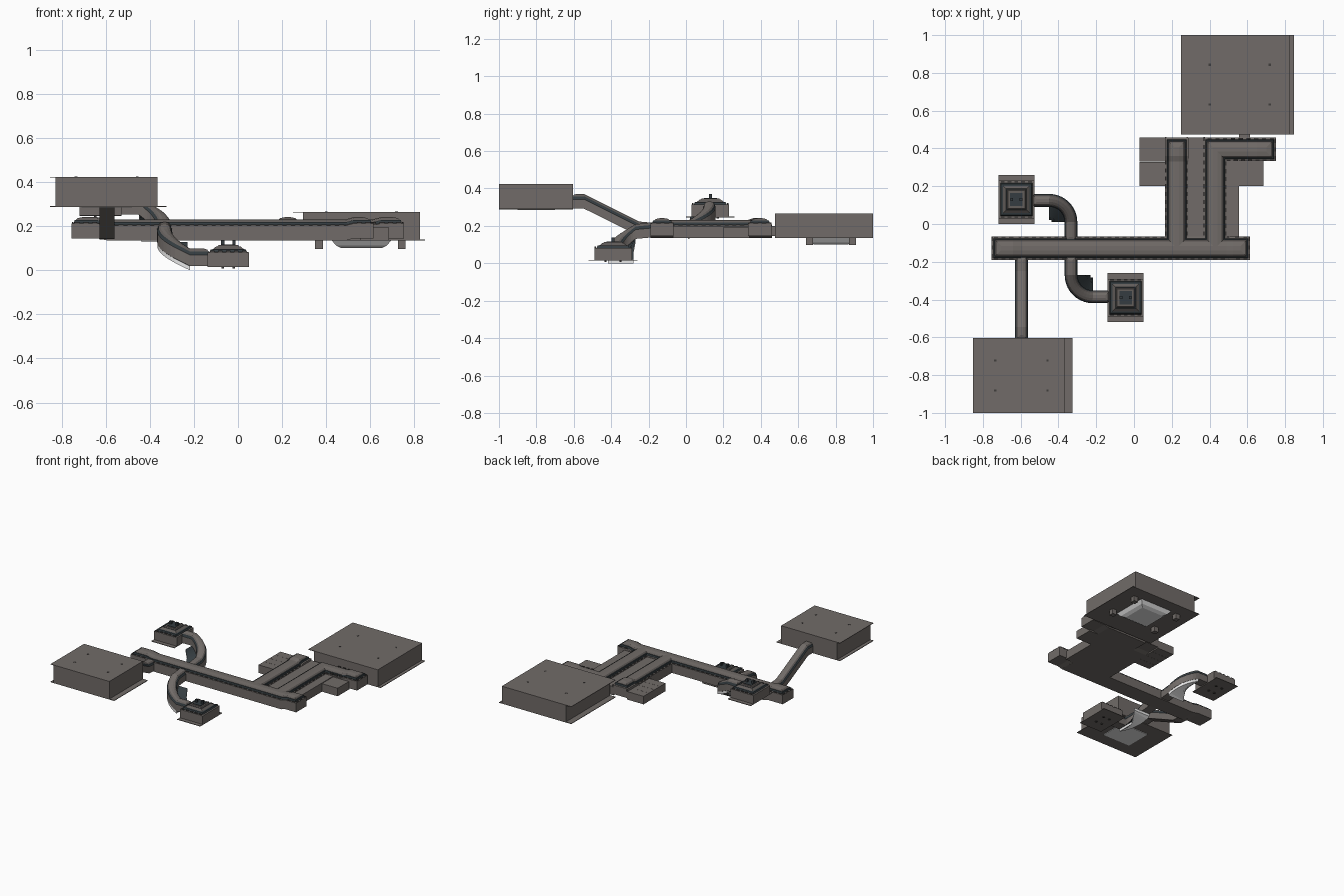
import bpy, bmesh, math
from mathutils import Vector, Matrix

if "Cube" in bpy.data.objects:
    bpy.data.objects.remove(bpy.data.objects["Cube"])


def material(name, rgb):
    m = bpy.data.materials.new(name)
    m.diffuse_color = (*rgb, 1)
    m.use_nodes = True
    m.node_tree.nodes["Principled BSDF"].inputs["Base Color"].default_value = m.diffuse_color
    return m


BROWN, TRIM, LIGHT, DARK, ROOF = range(5)
MATS = [material("warm grey metal", (0.165, 0.148, 0.138)),
        material("blue black trim", (0.035, 0.046, 0.052)),
        material("pale panel", (0.80, 0.80, 0.80)),
        material("dark bracket", (0.05, 0.047, 0.045)),
        material("roof grey", (0.125, 0.112, 0.105))]


def finish(name, bm):
    bmesh.ops.recalc_face_normals(bm, faces=bm.faces)
    me = bpy.data.meshes.new(name)
    bm.to_mesh(me)
    bm.free()
    for m in MATS:
        me.materials.append(m)
    ob = bpy.data.objects.new(name, me)
    bpy.context.collection.objects.link(ob)
    return ob


def add_box(bm, lo, hi, mat=BROWN):
    lo, hi = Vector(lo), Vector(hi)
    mx = Matrix.Translation((lo + hi) / 2) @ Matrix.Diagonal((*(hi - lo), 1))
    for v in bmesh.ops.create_cube(bm, size=1, matrix=mx)["verts"]:
        for f in v.link_faces:
            f.material_index = mat


def box(name, lo, hi, mat=BROWN):
    bm = bmesh.new()
    add_box(bm, lo, hi, mat)
    return finish(name, bm)


def stack(bm, c, levels):
    """Stepped block: levels of (half x, half y, z, material of the band below)."""
    prev = None
    for hx, hy, z, mat in levels:
        ring = [bm.verts.new((c[0] + sx * hx, c[1] + sy * hy, c[2] + z))
                for sx, sy in ((-1, -1), (1, -1), (1, 1), (-1, 1))]
        if prev:
            for i in range(4):
                j = (i + 1) % 4
                bm.faces.new((prev[i], prev[j], ring[j], ring[i])).material_index = mat
        else:
            bm.faces.new(ring).material_index = mat
        prev = ring
    bm.faces.new(prev).material_index = levels[-1][3]


def sweep(name, pts, prof):
    """Mitred passage with hipped ends: prof = (half width, z, material below)."""
    bm = bmesh.new()
    P = [Vector(p) for p in pts]
    D = [(b - a).to_2d().normalized() for a, b in zip(P, P[1:])]
    rings = []
    for i, p in enumerate(P):
        d0, d1 = D[max(i - 1, 0)], D[min(i, len(D) - 1)]
        n0, n1 = Vector((-d0.y, d0.x)), Vector((-d1.y, d1.x))
        m = (n0 + n1) / (1 + n0.dot(n1))
        ext = d0 * ((i == len(P) - 1) - (i == 0))
        rings.append([[bm.verts.new((*(p.to_2d() + s * m * h + ext * h), p.z + z))
                       for s in (1, -1)] for h, z, _ in prof])
    for a, b in zip(rings, rings[1:]):
        for k in range(1, len(prof)):
            for s in (0, 1):
                bm.faces.new((a[k-1][s], b[k-1][s], b[k][s], a[k][s])).material_index = prof[k][2]
        for k in (0, -1):
            bm.faces.new((a[k][0], b[k][0], b[k][1], a[k][1])).material_index = prof[k][2]
    for r in (rings[0], rings[-1]):
        for k in range(1, len(prof)):
            bm.faces.new((r[k-1][0], r[k-1][1], r[k][1], r[k][0])).material_index = prof[k][2]
    return finish(name, bm)


# Main corridors
Z = 0.135
HALL = [(0.0625, 0, BROWN), (0.0625, 0.068, BROWN), (0.052, 0.07, BROWN), (0.049, 0.083, TRIM),
        (0.043, 0.083, TRIM), (0.034, 0.092, ROOF), (0.012, 0.096, BROWN)]
sweep("long_corridor", [(-0.6925, -0.128, Z + .01), (-0.64, -0.128, Z + .01), (-0.59, -0.128, Z),
                        (0.49, -0.128, Z), (0.525, -0.128, Z + .01), (0.5525, -0.128, Z + .01)], HALL)
sweep("side_corridor", [(0.226, -0.118, Z), (0.226, 0.33, Z), (0.226, 0.36, Z + .01), (0.226, 0.395, Z + .01)], HALL)
sweep("bent_corridor", [(0.43, -0.118, Z), (0.43, 0.395, Z), (0.61, 0.395, Z),
                        (0.65, 0.395, Z + .01), (0.69, 0.395, Z + .01)], HALL)

# Floor blocks and annexes beside the corridors
box("middle_floor_block", (0.28, -0.07, Z), (0.375, 0.457, 0.2))
box("right_floor_block", (0.485, -0.07, Z), (0.555, 0.335, 0.2))
box("right_annex", (0.55, 0.2, Z), (0.685, 0.34, 0.195))
for i in range(4):
    y = 0.2 + i * 0.065
    box("left_annex_bay", (0.03, y, Z), (0.168, y + 0.064, 0.195))
box("big_hall_link", (0.555, 0.45, Z + .01), (0.615, 0.48, 0.2))

# Brackets along the corridor ledges
bm = bmesh.new()
LINES = [((-0.73, -0.185), (0.59, -0.185)), ((-0.73, -0.071), (0.15, -0.071)), ((0.5, -0.071), (0.59, -0.071)),
         ((0.169, -0.05), (0.169, 0.45)), ((0.283, -0.05), (0.283, 0.45)), ((0.373, -0.05), (0.373, 0.45)),
         ((0.487, -0.05), (0.487, 0.32)), ((0.4, 0.452), (0.73, 0.452)), ((0.5, 0.338), (0.73, 0.338)),
         ((-0.75, -0.17), (-0.75, -0.08)), ((0.61, -0.17), (0.61, -0.08)), ((0.747, 0.35), (0.747, 0.44))]
for a, b in LINES:
    a, b = Vector(a), Vector(b)
    n = max(2, round((b - a).length / 0.04))
    along_x = abs(b.x - a.x) > abs(b.y - a.y)
    hx, hy = (0.011, 0.004) if along_x else (0.004, 0.011)
    for i in range(n + 1):
        p = a.lerp(b, i / n)
        dz = 0.01 if p.x < -0.64 or p.x > 0.52 else 0
        add_box(bm, (p.x - hx, p.y - hy, 0.195 + dz), (p.x + hx, p.y + hy, 0.208 + dz), DARK)
finish("ledge_brackets", bm)

# Two big halls with thin overhanging sheets and pale floor panels
HALLS = [("big_hall", (0.295, 0.475, 0.137), (0.825, 1.0, 0.265), 0.25, 0.848),
         ("small_hall", (-0.827, -1.0, 0.29), (-0.365, -0.604, 0.423), -0.852, -0.325)]
for name, lo, hi, x0, x1 in HALLS:
    box(name, lo, hi)
    box(name + "_floor_sheet", (x0, lo[1], lo[2] - .002), (x1, hi[1], lo[2] + .002))
    box(name + "_roof_sheet", (x0, lo[1], hi[2] - .003), (hi[0], hi[1], hi[2] + .0005))
    bm = bmesh.new()
    for u in (0.2, 0.8):
        for v in (0.3, 0.7):
            x, y = lo[0] + u * (hi[0] - lo[0]), lo[1] + v * (hi[1] - lo[1])
            add_box(bm, (x - .006, y - .006, hi[2]), (x + .006, y + .006, hi[2] + .002), DARK)
    finish(name + "_roof_studs", bm)
box("small_hall_floor_panel", (-0.71, -0.9, 0.284), (-0.48, -0.7, 0.29), LIGHT)
bm = bmesh.new()
stack(bm, (0.56, 0.775, 0.1), [(0.09, 0.09, 0, LIGHT), (0.115, 0.115, 0.012, LIGHT), (0.135, 0.135, 0.036, LIGHT)])
finish("big_hall_pale_pit", bm)
for x in (0.367, 0.743):
    for y in (0.66, 0.89):
        box("big_hall_foot", (x - .018, y - .018, 0.097), (x + .018, y + .018, 0.137))

# Straight and curved ramps
TUBE = [(0.034, 0, BROWN), (0.034, 0.05, BROWN), (0.030, 0.055, TRIM), (0.027, 0.066, TRIM),
        (0.020, 0.074, ROOF), (0.008, 0.078, BROWN)]
sweep("straight_ramp", [(-0.595, -0.2, 0.14), (-0.595, -0.25, 0.145), (-0.595, -0.545, 0.292),
                        (-0.595, -0.58, 0.292)], TUBE)

R, N = 0.115, 10
CEN = Vector((-0.218, -0.27))


def place(p, flip):
    return (-0.667 - p[0], -0.26 - p[1]) if flip else (p[0], p[1])


for label, flip, z0, z1 in (("front", False, 0.14, 0.02), ("back", True, 0.14, 0.252)):
    arc = []
    for i in range(N + 1):
        a = math.pi + math.pi / 2 * i / N
        arc.append((a, z0 + (z1 - z0) * (0.08 + 0.92 * i / N)))
    pts = [(*place((CEN.x - R, -0.2), flip), z0)]
    pts += [(*place((CEN.x + R * math.cos(a), CEN.y + R * math.sin(a)), flip), z) for a, z in arc]
    pts.append((*place((-0.16, CEN.y - R), flip), z1))
    sweep(label + "_curved_ramp", pts, TUBE)
    # Spiral sheet under the ramp: dark above, pale below
    bm = bmesh.new()
    rows = []
    for a, z in arc:
        c, s = math.cos(a), math.sin(a)
        k = 0.012 / max(abs(c), abs(s))
        rows.append([bm.verts.new((*place((CEN.x + r * c, CEN.y + r * s), flip), z + dz))
                     for r, dz in ((k, -.001), (R + .033, -.001), (R + .033, -.02), (k, -.02))])
    for p, q in zip(rows, rows[1:]):
        for i in range(4):
            j = (i + 1) % 4
            bm.faces.new((p[i], p[j], q[j], q[i])).material_index = TRIM if i == 0 else LIGHT
    for r in (rows[0], rows[-1]):
        bm.faces.new(r).material_index = LIGHT
    finish(label + "_ramp_underside", bm)

    # Small end room with stepped roof, hatch and posts
    cx, cy = place((-0.044, -0.39), flip)
    zb = z1 - 0.004
    bm = bmesh.new()
    stack(bm, (cx, cy, zb), [(.095, .1, 0, BROWN), (.095, .1, .065, BROWN), (.085, .088, .067, BROWN),
                             (.08, .082, .078, TRIM), (.07, .072, .08, TRIM), (.055, .057, .092, ROOF),
                             (.05, .052, .092, TRIM), (.045, .047, .098, ROOF)])
    add_box(bm, (cx - .095, cy - .13, zb - .002), (cx + .095, cy + .13, zb + .002))
    add_box(bm, (cx - .033, cy - .035, zb + .09), (cx + .033, cy + .035, zb + .101), TRIM)
    for sx in (-1, 1):
        x = cx + sx * .025
        add_box(bm, (x - .007, cy - .008, zb + .09), (x + .007, cy + .008, zb + .122), TRIM)
        for sy in (-1, 1):
            add_box(bm, (x - .006, cy + sy * .04 - .006, zb - .008), (x + .006, cy + sy * .04 + .006, zb), DARK)
            for i in range(-2, 3):
                px, py = cx + i * .036, cy + sy * .094
                add_box(bm, (px - .01, py - .004, zb + .06), (px + .01, py + .004, zb + .073), DARK)
    finish(label + "_room", bm)
